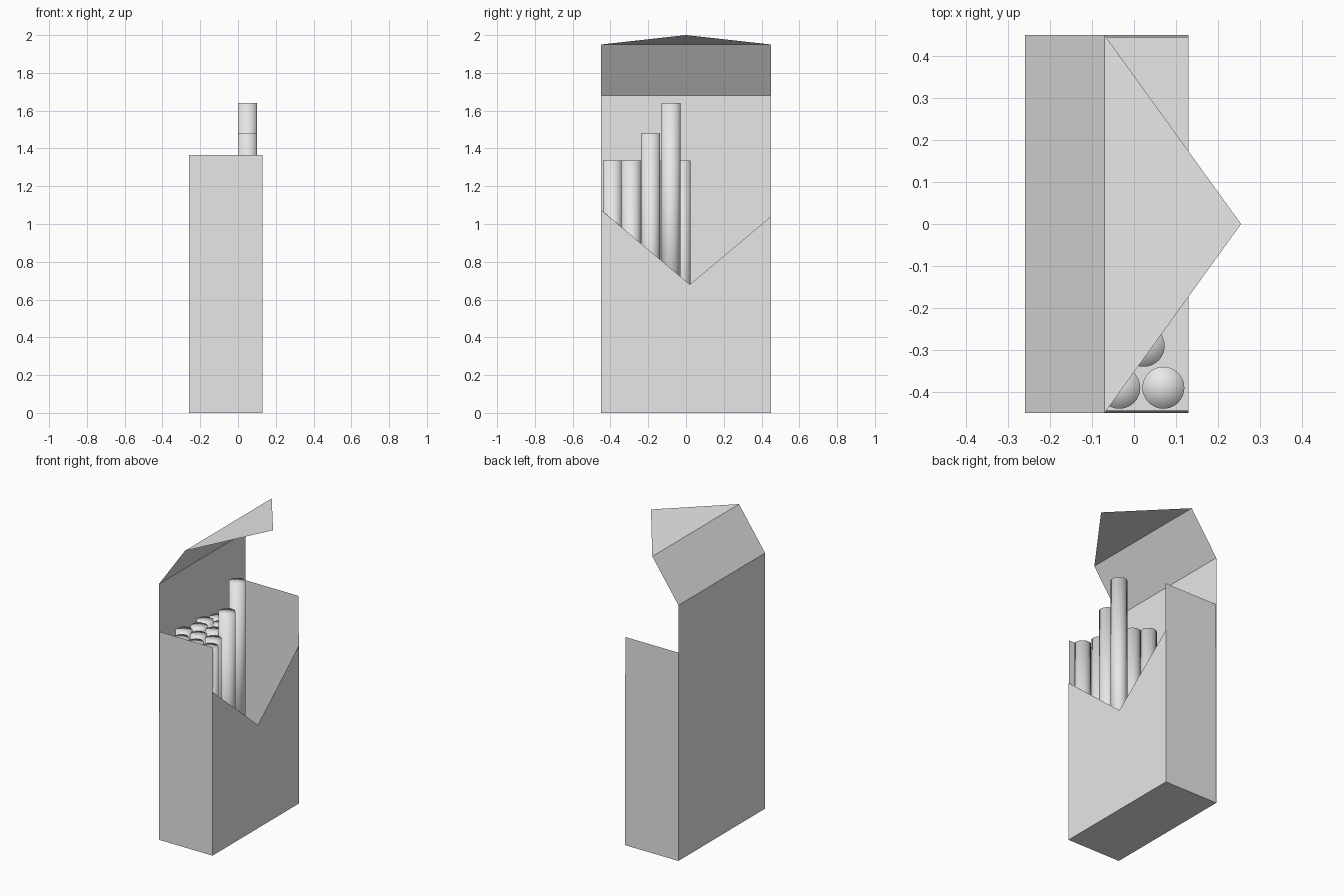
import bpy

if "Cube" in bpy.data.objects:
    bpy.data.objects.remove(bpy.data.objects["Cube"])

grey = bpy.data.materials.new("plain_grey")
grey.diffuse_color = (0.8, 0.8, 0.8, 1)
grey.use_nodes = True
grey.node_tree.nodes["Principled BSDF"].inputs["Base Color"].default_value = grey.diffuse_color

XB, XF, W = -0.26, 0.13, 0.45      # back, front, half width
SIDE, BACK = 1.365, 1.68           # side and back wall heights
WT = 0.444                         # side walls lean in slightly at the top


def sheet(name, faces):
    """Thin card sheet made from polygons given as corner lists."""
    verts = [p for f in faces for p in f]
    idx, n = [], 0
    for f in faces:
        idx.append(list(range(n, n + len(f))))
        n += len(f)
    me = bpy.data.meshes.new(name)
    me.from_pydata(verts, [], idx)
    me.materials.append(grey)
    ob = bpy.data.objects.new(name, me)
    bpy.context.collection.objects.link(ob)
    return ob


# carton walls and floor
sheet("carton_floor", [[(XB, -W, 0), (XB, W, 0), (XF, W, 0), (XF, -W, 0)]])
sheet("carton_back", [[(XB, W, 0), (XB, -W, 0), (XB, -W, BACK), (XB, W, BACK)]])
sheet("carton_side_near", [[(XB, -W, 0), (XF, -W, 0), (XF, -WT, SIDE), (XB, -WT, SIDE)]])
sheet("carton_side_far", [[(XF, W, 0), (XB, W, 0), (XB, WT, SIDE), (XF, WT, SIDE)]])
# front wall with the torn V opening
sheet("carton_front", [
    [(XF, -W, 0), (XF, 0.02, 0), (XF, 0.02, 0.68), (XF, -W, 1.075)],
    [(XF, 0.02, 0), (XF, W, 0), (XF, W, 1.04), (XF, 0.02, 0.68)]])
# opened lid: sloping strip and pointed tongue
XL, ZL = -0.07, 1.95
sheet("lid_flap", [
    [(XB, W, BACK), (XB, -W, BACK), (XL, -W, ZL), (XL, W, ZL)],
    [(XL, W, ZL), (XL, -W, ZL), (0.255, 0, 2.0)]])

# cigarettes: x, y, top height
LOW = 1.335
sticks = [(0.07, -0.39, LOW), (-0.035, -0.39, LOW), (-0.14, -0.39, LOW),
          (0.023, -0.29, LOW), (-0.085, -0.29, LOW), (-0.19, -0.29, LOW),
          (0.05, -0.187, 1.48), (-0.045, -0.19, LOW), (-0.15, -0.19, LOW),
          (0.05, -0.08, 1.64), (-0.06, -0.085, LOW), (-0.17, -0.1, LOW),
          (-0.133, -0.025, LOW)]
for i, (x, y, top) in enumerate(sticks):
    length = LOW - 0.01
    bpy.ops.mesh.primitive_cylinder_add(vertices=32, radius=0.05, depth=length,
                                        end_fill_type='TRIFAN',
                                        location=(x, y, top - length / 2))
    ob = bpy.context.object
    ob.name = f"cigarette_{i + 1}"
    ob.data.materials.append(grey)
    bpy.ops.object.shade_smooth()
